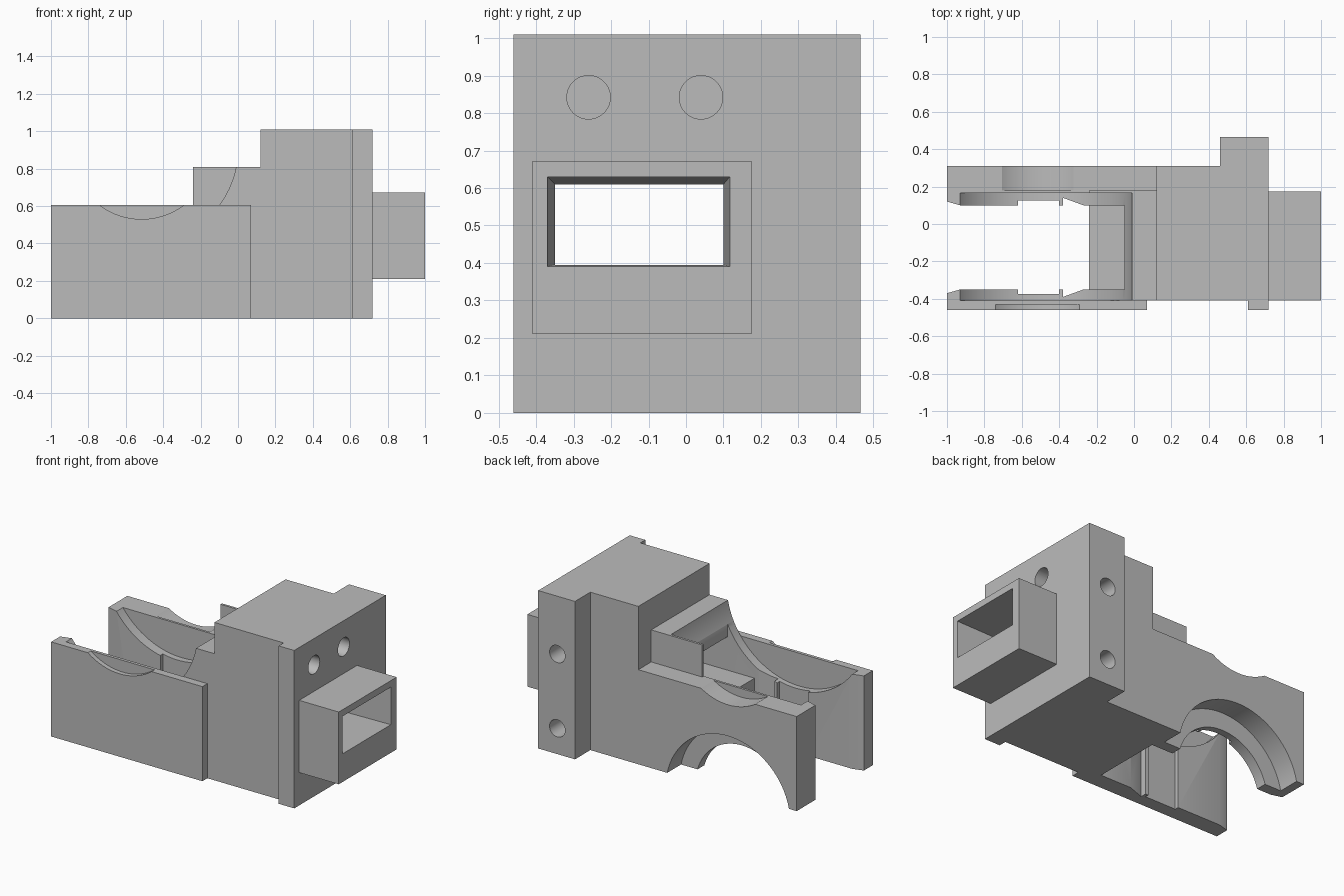
import bpy, bmesh, math
from mathutils import Vector, Matrix

cube = bpy.data.objects.get("Cube")
if cube:
    bpy.data.objects.remove(cube, do_unlink=True)

# Single flat colour
grey = bpy.data.materials.new("plain grey")
grey.use_nodes = True
grey.diffuse_color = (0.5, 0.5, 0.5, 1)
grey.node_tree.nodes["Principled BSDF"].inputs["Base Color"].default_value = (0.5, 0.5, 0.5, 1)


def make(name, bm):
    bmesh.ops.recalc_face_normals(bm, faces=bm.faces)
    mesh = bpy.data.meshes.new(name)
    bm.to_mesh(mesh)
    bm.free()
    mesh.materials.append(grey)
    obj = bpy.data.objects.new(name, mesh)
    bpy.context.collection.objects.link(obj)
    return obj


def box(name, x, y, z):
    """Box from (low, high) pairs."""
    bm = bmesh.new()
    bmesh.ops.create_cube(bm, size=1)
    for v in bm.verts:
        v.co = Vector([r[0] if c < 0 else r[1] for c, r in zip(v.co, (x, y, z))])
    return make(name, bm)


def prism(name, points, axis, low, high):
    """Extrude a 2D outline along y (points are x, z) or along z (points are x, y)."""
    bm = bmesh.new()
    put = (lambda a, b: (a, low, b)) if axis == "y" else (lambda a, b: (a, b, low))
    face = bm.faces.new([bm.verts.new(put(a, b)) for a, b in points])
    moved = bmesh.ops.extrude_face_region(bm, geom=[face])["geom"]
    step = Vector((0, high - low, 0)) if axis == "y" else Vector((0, 0, high - low))
    bmesh.ops.translate(bm, vec=step, verts=[g for g in moved if isinstance(g, bmesh.types.BMVert)])
    return make(name, bm)


def rod(name, axis, start, end, radius, segments=128):
    """Cylinder along x or y, from start over to the end coordinate."""
    i = "xyz".index(axis)
    length = end - start[i]
    centre = Vector(start)
    centre[i] += length / 2
    turn = Matrix.Rotation(math.pi / 2, 4, "Y" if axis == "x" else "X")
    bm = bmesh.new()
    bmesh.ops.create_cone(bm, cap_ends=True, segments=segments, radius1=radius, radius2=radius,
                          depth=abs(length), matrix=Matrix.Translation(centre) @ turn)
    return make(name, bm)


def combine(target, tools, operation):
    """Apply each tool as a boolean, then remove it."""
    for tool in tools:
        mod = target.modifiers.new("boolean", "BOOLEAN")
        mod.operation = operation
        mod.solver = "EXACT"
        mod.object = tool
        bpy.ops.object.select_all(action="DESELECT")
        bpy.context.view_layer.objects.active = target
        target.select_set(True)
        bpy.ops.object.modifier_apply(modifier=mod.name)
        bpy.data.objects.remove(tool, do_unlink=True)


SLOT_Y = -0.125      # middle of the slot and channel
RING_X = -0.515      # axis of all the round cut-outs
RING_Z = 0.91
ARCH_Z = -0.09
ARM_TOP = 0.605
TOP = 1.01

# Main frame: arms, raised body, step block and mounting flanges
frame = prism("main_frame", [(-1, 0), (0.7, 0), (0.7, TOP), (0.12, TOP), (0.12, ARM_TOP), (-1, ARM_TOP)],
              "y", -0.41, 0.31)
combine(frame, [
    box("step_block", (-0.24, 0.3), (-0.41, 0.18), (0.2, 0.81)),
    box("back_flange", (0.46, 0.72), (-0.41, 0.465), (0, TOP)),
    box("front_flange", (0.61, 0.72), (-0.46, 0), (0, TOP)),
], "UNION")

# Outline of the slot between the arms, mirrored about its middle
half = [(-1.1, 0.245), (-1, 0.245), (-0.93, 0.225), (-0.62, 0.225), (-0.62, 0.25), (-0.4, 0.25),
        (-0.4, 0.225), (-0.38, 0.225), (-0.38, 0.265), (-0.27, 0.225), (-0.05, 0.225)]
outline = [(x, SLOT_Y + w) for x, w in half] + [(x, SLOT_Y - w) for x, w in reversed(half)]

# Slot, round recess, top notch, stepped arch and through channel
combine(frame, [
    prism("slot", outline, "z", -0.1, 1.2),
    rod("round_recess", "y", (RING_X, -0.6, RING_Z), 0.165, 0.515),
    rod("back_notch", "y", (RING_X, 0.18, RING_Z), 0.5, 0.36),
    rod("outer_arch", "y", (RING_X, 0.17, ARCH_Z), 0.5, 0.44),
    rod("inner_arch", "y", (RING_X, 0, ARCH_Z), 0.2, 0.327),
    box("channel", (-0.06, 0.9), (-0.35, 0.1), (0.395, 0.61)),
], "DIFFERENCE")

# Blind screw holes in the end and in the back flange
holes = [rod("end_hole", "x", (0.42, y, 0.842), 0.9, 0.058, 48) for y in (-0.26, 0.04)]
holes += [rod("flange_hole", "y", (0.585, 0.2, z), 0.6, 0.055, 48) for z in (0.165, 0.64)]
combine(frame, holes, "DIFFERENCE")

# Rectangular spout with a flared mouth
spout = box("spout", (0.72, 1), (-0.41, 0.175), (0.21, 0.672))
flare = bmesh.new()
bmesh.ops.create_cube(flare, size=1)
for v in flare.verts:
    outer = v.co.x > 0
    y0, y1, z0, z1 = (-0.37, 0.117, 0.39, 0.63) if outer else (-0.35, 0.1, 0.395, 0.61)
    v.co = Vector((1.001 if outer else 0.719, y0 if v.co.y < 0 else y1, z0 if v.co.z < 0 else z1))
combine(spout, [make("flared_mouth", flare)], "DIFFERENCE")

# Channel floor lip between the arms
lip = box("channel_lip", (-0.24, -0.05), (-0.35, 0.1), (0.3, 0.395))

# Front cover plate with a shallow round finger notch
cover = box("front_cover_plate", (-1, 0.07), (-0.46, -0.41), (0, ARM_TOP))
combine(cover, [rod("front_notch", "y", (RING_X, -0.6, 0.905), -0.43, 0.375)], "DIFFERENCE")

# Smooth the round cuts, keep edges sharp
bpy.ops.object.select_all(action="DESELECT")
for part in (frame, spout, lip, cover):
    part.select_set(True)
bpy.context.view_layer.objects.active = frame
bpy.ops.object.shade_smooth_by_angle(angle=math.radians(30))
